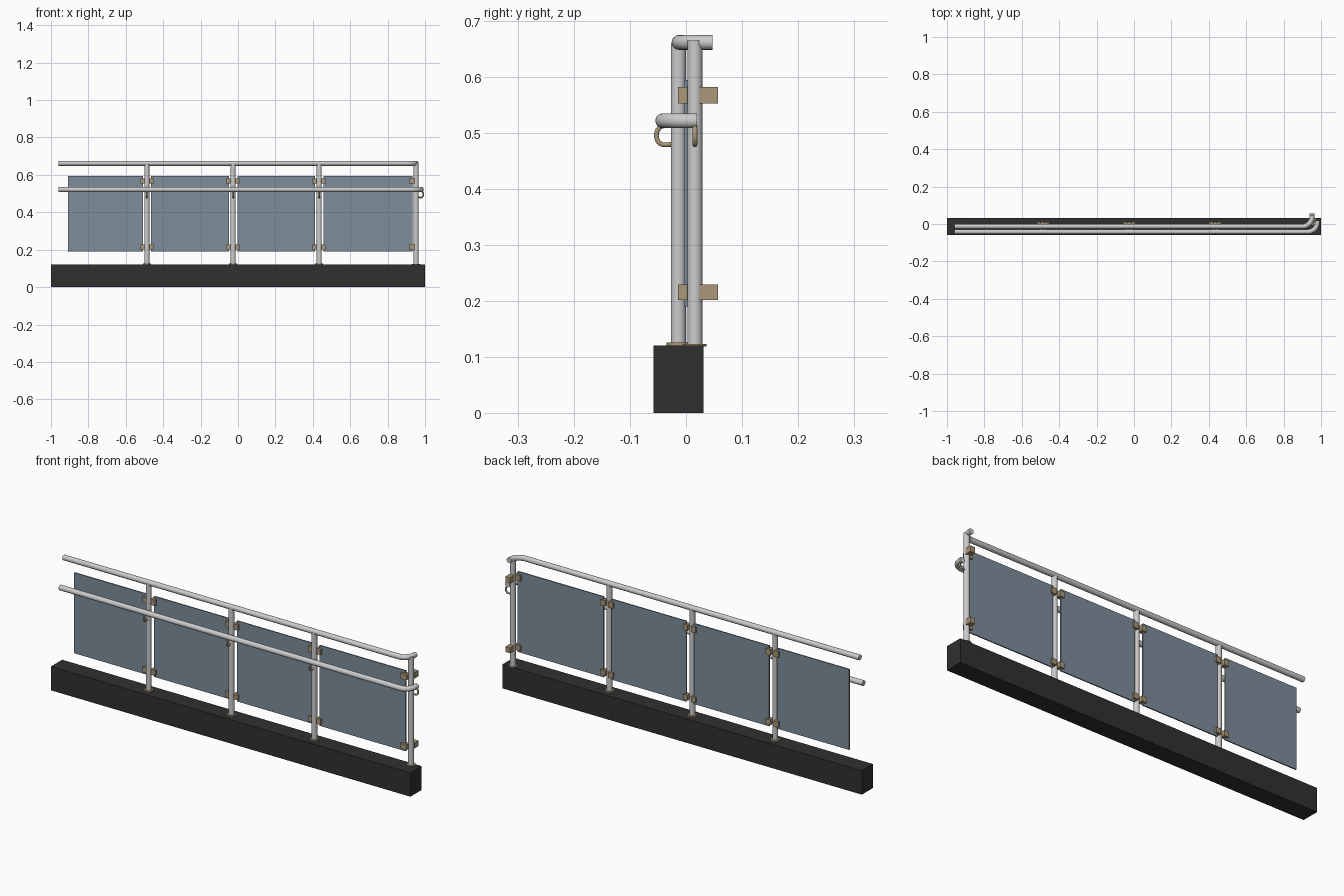
import bpy
from math import sin, cos, pi, radians

if "Cube" in bpy.data.objects:
    bpy.data.objects.remove(bpy.data.objects["Cube"])


def material(name, color):
    m = bpy.data.materials.new(name)
    m.diffuse_color = color
    m.use_nodes = True
    m.node_tree.nodes["Principled BSDF"].inputs["Base Color"].default_value = m.diffuse_color
    return m


BLACK = material("dark_base", (0.03, 0.03, 0.03, 1))
GLASS = material("blue_grey_glass", (0.21, 0.27, 0.33, 1))
TAN = material("bronze", (0.40, 0.31, 0.19, 1))


def finish(ob, name, mat=None):
    ob.name = name
    if mat:
        ob.data.materials.append(mat)
    return ob


def box(name, x, y, z, mat):
    # x, y, z are (min, max) pairs
    bpy.ops.mesh.primitive_cube_add(size=1, location=[(a + b) / 2 for a, b in (x, y, z)])
    ob = bpy.context.object
    ob.scale = [b - a for a, b in (x, y, z)]
    bpy.ops.object.transform_apply(location=False, rotation=False, scale=True)
    return finish(ob, name, mat)


def cylinder(name, x, y, z, radius, mat=None):
    bpy.ops.mesh.primitive_cylinder_add(vertices=32, radius=radius, depth=z[1] - z[0],
                                        location=(x, y, (z[0] + z[1]) / 2))
    bpy.ops.object.shade_smooth_by_angle(angle=radians(40))
    return finish(bpy.context.object, name, mat)


def tube(name, points, radius, mat=None):
    cu = bpy.data.curves.new(name, "CURVE")
    cu.dimensions = "3D"
    cu.bevel_depth = radius
    cu.bevel_resolution = 6
    cu.use_fill_caps = True
    sp = cu.splines.new("POLY")
    sp.points.add(len(points) - 1)
    for p, co in zip(sp.points, points):
        p.co = (*co, 1)
    ob = bpy.data.objects.new(name, cu)
    bpy.context.collection.objects.link(ob)
    bpy.context.view_layer.objects.active = ob
    bpy.ops.object.select_all(action="DESELECT")
    ob.select_set(True)
    bpy.ops.object.convert(target="MESH")
    ob = bpy.context.object
    bpy.ops.object.shade_smooth_by_angle(angle=radians(40))
    return finish(ob, name, mat)


def rail(name, x_end, y, z, bend, y_end):
    # straight run along x, then a quarter turn towards the back
    pts = [(-0.96, y, z)]
    for i in range(13):
        a = i / 12 * pi / 2
        pts.append((x_end - bend + bend * sin(a), y + bend - bend * cos(a), z))
    pts.append((x_end, y_end, z))
    return tube(name, pts, 0.0133)


def hook(name, x, y, dx, dy):
    # curved bracket leaving the post along (dx, dy) and rising under the rail
    prof = [(0.010, 0.480), (0.022, 0.479)]
    for i in range(11):
        a = -pi / 2 + i / 10 * pi
        prof.append((0.026 + 0.0135 * cos(a), 0.496 + 0.017 * sin(a)))
    return tube(name, [(x + dx * r, y + dy * r, z) for r, z in prof], 0.0042, TAN)


# plinth
box("base", (-1, 1), (-0.058, 0.031), (0, 0.12), BLACK)

# posts with floor flanges and rail brackets
POSTS = [-0.487, -0.026, 0.434]
PY = -0.0135
for x in POSTS:
    cylinder("post", x, PY, (0.12, 0.66), 0.0135)
    cylinder("post_flange", x, PY, (0.119, 0.126), 0.021, TAN)
    hook("rail_bracket", x, PY, 0, -1)
CX, CY = 0.952, 0.016
cylinder("corner_post", CX, CY, (0.12, 0.665), 0.0135)
cylinder("corner_post_flange", CX, CY, (0.119, 0.123), 0.021, TAN)
hook("corner_rail_bracket", CX, CY, 1, 0)

# hand rails
rail("top_rail", CX, -0.0125, 0.662, 0.05, 0.047)
rail("lower_rail", 0.980, -0.0415, 0.522, 0.05, 0.020)

# glass panels between the posts
edges = [-0.909] + [e for x in POSTS for e in (x - 0.022, x + 0.022)] + [0.934]
for a, b in zip(edges[::2], edges[1::2]):
    box("glass_panel", (a, b), (-0.003, 0.003), (0.19, 0.595), GLASS)

# glass clamps
for z in ((0.202, 0.229), (0.553, 0.582)):
    for x in POSTS:
        for s in (-1, 1):
            box("glass_clamp", sorted((x + s * 0.009, x + s * 0.035)), (-0.014, 0.012), z, TAN)
    box("corner_clamp_side", (0.914, 0.946), (-0.014, 0.012), z, TAN)
    box("corner_clamp_back", (0.939, 0.965), (0.024, 0.057), z, TAN)
